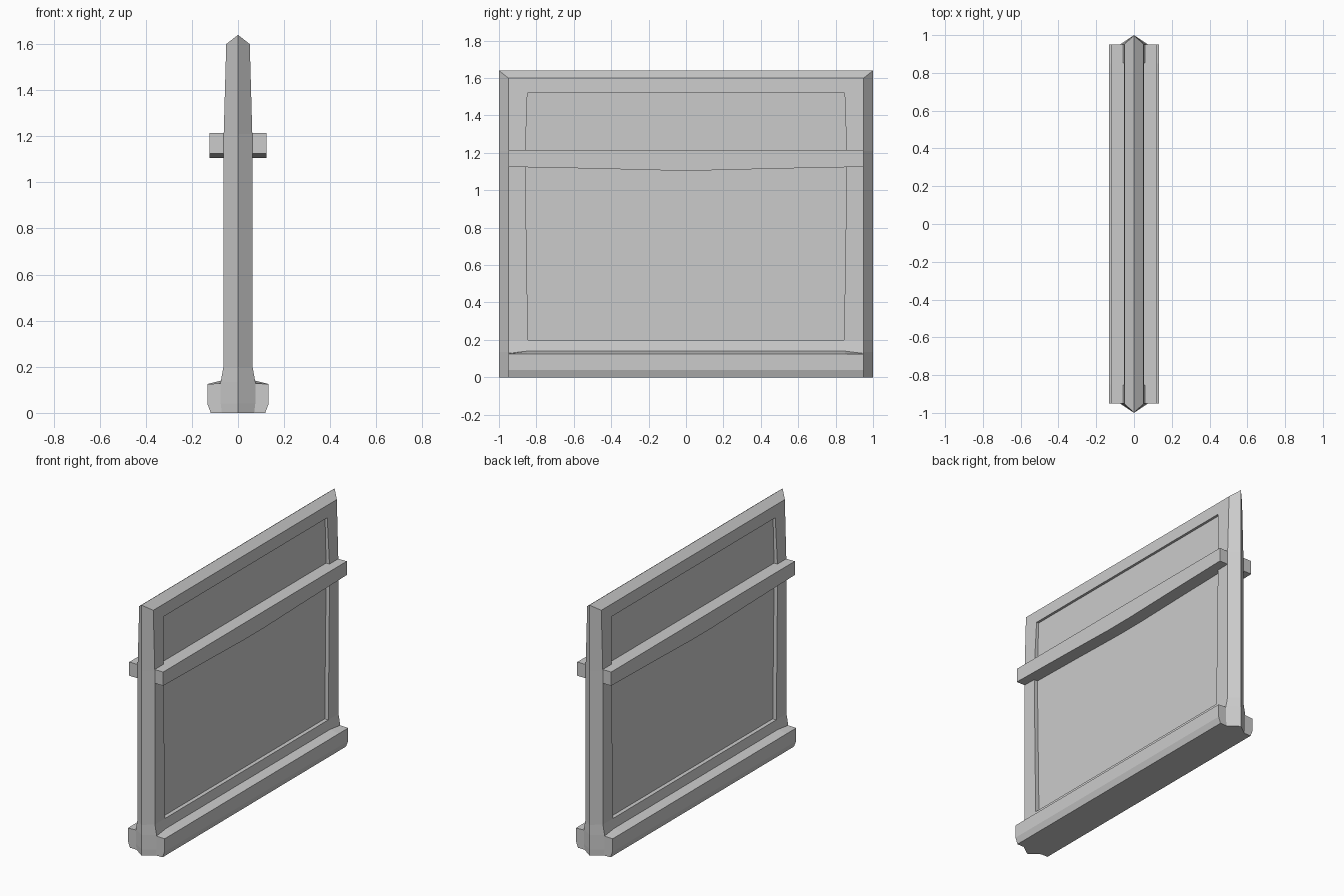
import bpy, bmesh

if "Cube" in bpy.data.objects:
    bpy.data.objects.remove(bpy.data.objects["Cube"])


def loft(name, rings):
    """Skin a row of matching rings and cap both ends."""
    bm = bmesh.new()
    rows = [[bm.verts.new(p) for p in r] for r in rings]
    n = len(rows[0])
    for a, b in zip(rows, rows[1:]):
        for i in range(n):
            j = (i + 1) % n
            bm.faces.new((a[i], a[j], b[j], b[i]))
    bm.faces.new(rows[0][::-1])
    if n == 6:  # pointed body: ridge from tip to tip on top
        t = rows[-1]
        bm.faces.new((t[0], t[1], t[2], t[3]))
        bm.faces.new((t[3], t[4], t[5], t[0]))
    else:
        bm.faces.new(rows[-1])
    bmesh.ops.recalc_face_normals(bm, faces=bm.faces)
    me = bpy.data.meshes.new(name)
    bm.to_mesh(me)
    bm.free()
    ob = bpy.data.objects.new(name, me)
    bpy.context.collection.objects.link(ob)
    return ob


def hexagon(x, z, tip_z=None):
    tz = z if tip_z is None else tip_z
    return [(0, -1, tz), (x, -0.95, z), (x, 0.95, z),
            (0, 1, tz), (-x, 0.95, z), (-x, -0.95, z)]


# Wall frame with pointed ends, flared foot and ridged top
wall = loft("wall_frame", [hexagon(0.07, 0), hexagon(0.075, 0.04),
                           hexagon(0.075, 0.135), hexagon(0.063, 0.2),
                           hexagon(0.062, 1.21), hexagon(0.051, 1.60, 1.64)])

# Recessed panels on both faces
for s in (1, -1):
    rings = [[(s * a, -y, z), (s * a, y, z), (s * 0.2, y, z), (s * 0.2, -y, z)]
             for a, y, z in ((0.037, 0.845, 0.2), (0.037, 0.86, 1.17),
                             (0.037, 0.848, 1.52))]
    cutter = loft("panel_cutter", rings)
    cutter.hide_render = True
    mod = wall.modifiers.new("recess", "BOOLEAN")
    mod.operation = "DIFFERENCE"
    mod.solver = "EXACT"
    mod.object = cutter
    bpy.context.view_layer.objects.active = wall
    bpy.ops.object.modifier_apply(modifier=mod.name)
    bpy.data.objects.remove(cutter)

# Base kerb, its top rising slightly towards the wall
half = [(0.118, 0), (0.133, 0.04), (0.133, 0.125)]
rings = []
for y, top in ((-0.95, 0.128), (-0.85, 0.14), (0.85, 0.14), (0.95, 0.128)):
    right = half + [(0.073, top)]
    rings.append([(x, y, z) for x, z in right] +
                 [(-x, y, z) for x, z in reversed(right)])
loft("base_kerb", rings)

# Cross rail with a gently sagging underside
rings = []
for y, low in ((-0.95, 1.125), (-0.5, 1.116), (-0.1, 1.106),
               (0.1, 1.106), (0.5, 1.116), (0.95, 1.125)):
    rings.append([(-0.123, y, low), (0.123, y, low),
                  (0.123, y, 1.215), (-0.123, y, 1.215)])
loft("cross_rail", rings)
